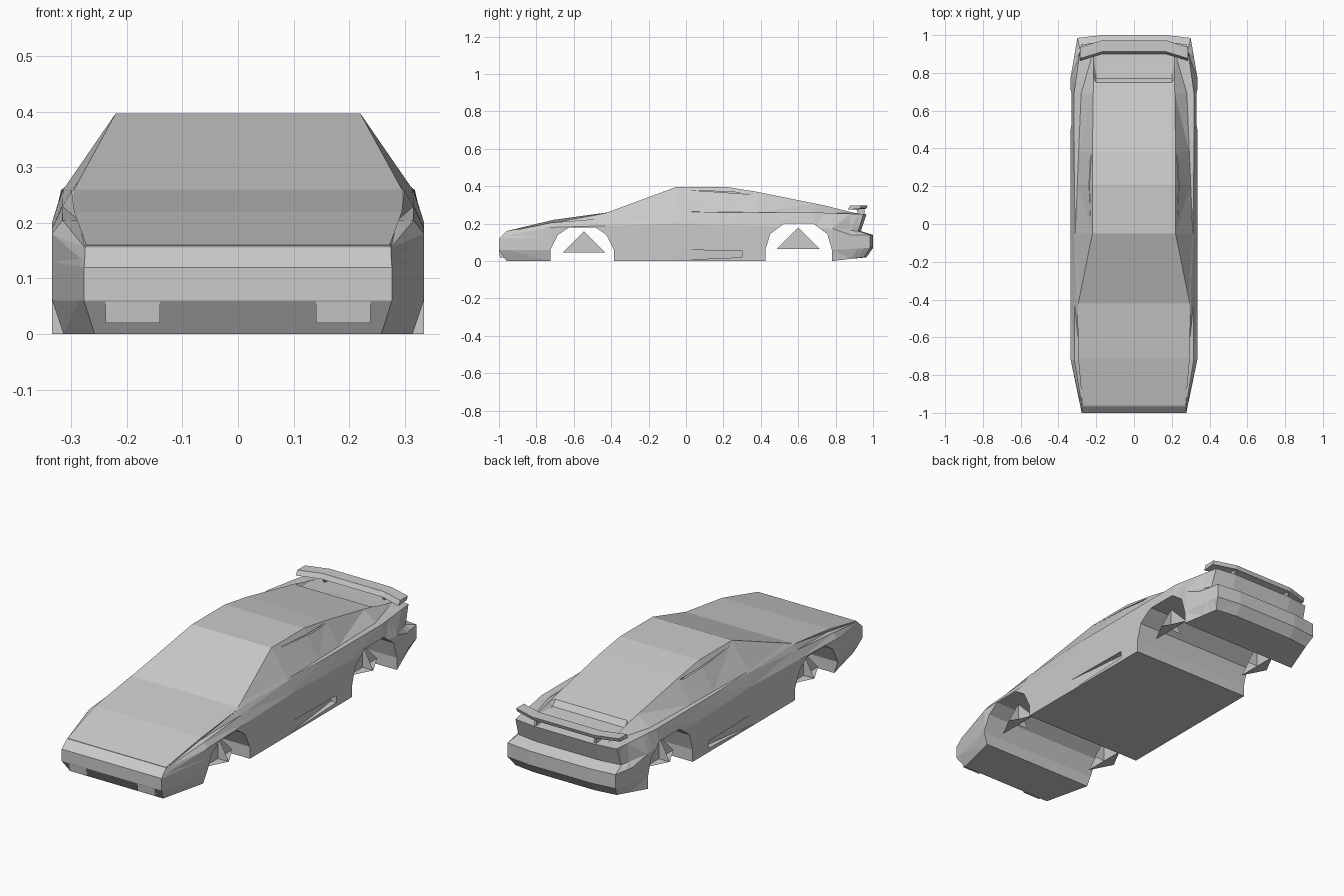
import bpy, bmesh
from mathutils import Vector

if "Cube" in bpy.data.objects:
    bpy.data.objects.remove(bpy.data.objects["Cube"])


def make_object(name, bm):
    bmesh.ops.recalc_face_normals(bm, faces=bm.faces[:])
    me = bpy.data.meshes.new(name)
    bm.to_mesh(me)
    bm.free()
    ob = bpy.data.objects.new(name, me)
    bpy.context.collection.objects.link(ob)
    return ob


def loft(name, rings):
    """Closed solid through equal-length rings of points."""
    bm = bmesh.new()
    vs = [[bm.verts.new(p) for p in r] for r in rings]
    n = len(rings[0])
    for a, b in zip(vs, vs[1:]):
        for i in range(n):
            j = (i + 1) % n
            bm.faces.new((a[i], a[j], b[j], b[i]))
    bm.faces.new(vs[0][::-1])
    bm.faces.new(vs[-1])
    return make_object(name, bm)


def sample(rail, y):
    """Point of a lengthwise rail at y, clamped to its ends."""
    pts = [Vector(p) for p in rail]
    if y <= pts[0].y:
        return pts[0]
    for a, b in zip(pts, pts[1:]):
        if y <= b.y:
            return a.lerp(b, (y - a.y) / (b.y - a.y))
    return pts[-1]


# Lengthwise rails of the right body half, sill to roof (x, y, z)
rails = [
    [(.258, -.96, 0), (.315, -.72, 0), (.335, -.38, 0), (.335, .78, 0), (.28, .95, .02)],
    [(.277, -1, .06), (.335, -.72, .06), (.335, .78, .06), (.30, .985, .07)],
    [(.277, -1, .12), (.335, -.72, .13), (.335, .78, .14), (.30, .985, .14)],
    [(.276, -.99, .13), (.335, -.72, .18), (.335, -.05, .20), (.335, .78, .175), (.285, .92, .16)],
    [(.275, -.965, .155), (.316, -.72, .205), (.315, -.05, .26), (.318, .69, .26), (.28, .95, .25)],
    [(.274, -.96, .158), (.30, -.42, .257), (.311, -.05, .265), (.28, .69, .256), (.225, .88, .256), (.22, .945, .25)],
    [(.273, -.96, .16), (.295, -.71, .22), (.295, -.42, .26), (.22, -.05, .397), (.22, .21, .397),
     (.22, .38, .37), (.215, .75, .295), (.215, .88, .262), (.215, .945, .25)],
    [(.265, -.96, .16), (.285, -.71, .22), (.285, -.42, .26), (.20, -.05, .397), (.20, .21, .397),
     (.20, .38, .37), (.20, .75, .295), (.20, .77, .266), (.20, .945, .25)],
]
stations = sorted({p[1] for r in rails for p in r})

# Body shell: skin the rails, mirror, close both ends
bm = bmesh.new()
grid = []
for y in stations:
    right = [sample(r, y) for r in rails]
    left = [Vector((-p.x, p.y, p.z)) for p in right]
    grid.append([bm.verts.new(p) for p in right + left[::-1]])
n = len(grid[0])
for a, b in zip(grid, grid[1:]):
    for i in range(n):
        j = (i + 1) % n
        bm.faces.new((a[i], a[j], b[j], b[i]))
for ring in (grid[0], grid[-1]):
    for i in range(n // 2 - 1):
        bm.faces.new((ring[i], ring[i + 1], ring[n - 2 - i], ring[n - 1 - i]))
bmesh.ops.remove_doubles(bm, verts=bm.verts[:], dist=.0005)
bmesh.ops.dissolve_degenerate(bm, edges=bm.edges[:], dist=.0005)
# Bowed tail: push the middle of the rear outwards
for x in (-.17, .17):
    bmesh.ops.bisect_plane(bm, geom=bm.verts[:] + bm.edges[:] + bm.faces[:],
                           plane_co=(x, 0, 0), plane_no=(1, 0, 0))
for v in bm.verts:
    if v.co.y > .915 and abs(v.co.x) < .175:
        v.co.y += .015
bmesh.ops.triangulate(bm, faces=bm.faces[:])
body = make_object("car_body", bm)


def cut(name, rings):
    cutter = loft(name, rings)
    cutter.hide_render = True
    m = body.modifiers.new(name, 'BOOLEAN')
    m.operation, m.solver, m.object = 'DIFFERENCE', 'EXACT', cutter
    bpy.context.view_layer.objects.active = body
    bpy.ops.object.modifier_apply(modifier=m.name)
    bpy.data.objects.remove(cutter)


# Wheel arches run right across the body
front_arch = [(-.725, -.1), (-.725, .06), (-.685, .14), (-.625, .18),
              (-.485, .18), (-.425, .14), (-.385, .06), (-.385, -.1)]
rear_arch = [(.425, -.1), (.425, .06), (.45, .145), (.525, .20),
             (.68, .20), (.755, .145), (.78, .06), (.78, -.1)]
for name, arch in (("front_arch", front_arch), ("rear_arch", rear_arch)):
    cut(name, [[(x, y, z) for y, z in arch] for x in (-.5, .5)])

for s in (-1, 1):
    # Sill scoop, deepening towards the rear
    cut("sill_scoop", [[(s * .336, -.08, a), (s * .305, .30, b), (s * .36, .30, b)]
                       for a, b in ((.004, .02), (.06, .055))])
    # Thin slot under the roof edge
    cut("roof_slot", [[(s * x, -.02, .382), (s * x, .38, .362), (s * x, .34, .357)]
                      for x in (.222, .30)])

# Rear wing with swept tips
wing = [(.90, .275), (.912, .298), (.972, .298), (.965, .28)]
loft("rear_wing", [[(x, y + dy, z) for y, z in wing]
                   for x, dy in ((-.285, -.035), (-.17, 0), (.17, 0), (.285, -.035))])

for s, side in ((-1, "left"), (1, "right")):
    # Tapered wing supports
    loft(side + "_wing_support", [[(s * x, .92, .245), (s * x, .955, .245),
                                   (s * x, .955, .285), (s * x, .91, .285)]
                                  for x in (.16, .17)])
    # Front bumper block
    loft(side + "_bumper_block", [[(s * x, -.999, .06), (s * x, -.995, .02), (s * x, -.96, .02),
                                   (s * x, -.96, .06)] for x in (.14, .238)])
    # Wheel mounts: crossed triangular plates
    for y, z, end in ((-.545, .045, "front"), (.60, .065, "rear")):
        bm = bmesh.new()
        top = (s * .27, y, z + .115)
        mid = (s * .27, y, z)
        for a, b in (((s * .27, y - .115, z), (s * .27, y + .115, z)),
                     ((s * .21, y, z), (s * .33, y, z))):
            bm.faces.new([bm.verts.new(p) for p in (a, b, top)])
        bm.faces.new([bm.verts.new(p) for p in
                      ((s * .27, y - .115, z), (s * .27, y + .115, z), (s * .33, y, z))])
        make_object(f"{end}_{side}_wheel_mount", bm)
